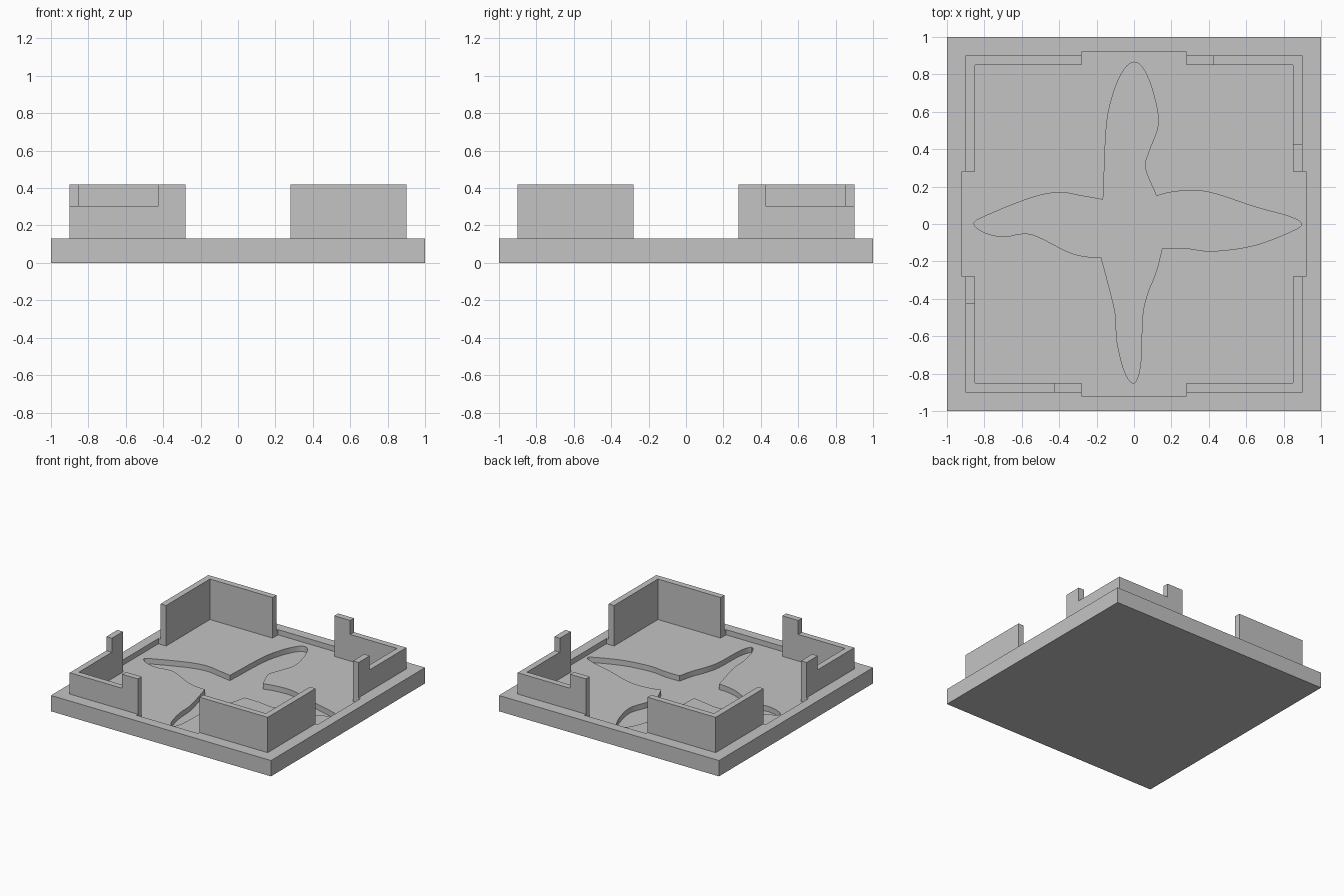
import bpy, bmesh
from mathutils import Vector

cube = bpy.data.objects.get("Cube")
if cube:
    bpy.data.objects.remove(cube, do_unlink=True)

HALF, OUTER, INNER = 1.0, 0.9, 0.85      # plate, wall outside, wall inside
DOOR, DOOR_REACH, NOTCH = 0.28, 0.92, 0.425
TOP, FLOOR, STAR_FLOOR = 0.13, 0.087, 0.043
WALL_TOP, WALL_LOW = 0.42, 0.305

grey = bpy.data.materials.new("light_grey")
grey.use_nodes = True
colour = (0.55, 0.55, 0.55, 1)
grey.diffuse_color = colour
grey.node_tree.nodes["Principled BSDF"].inputs["Base Color"].default_value = colour


def prism(name, outline, z0, z1):
    """Extrude a flat outline between two heights."""
    bm = bmesh.new()
    face = bm.faces.new([bm.verts.new((x, y, z0)) for x, y in outline])
    up = bmesh.ops.extrude_face_region(bm, geom=[face])["geom"]
    bmesh.ops.translate(bm, vec=(0, 0, z1 - z0),
                        verts=[v for v in up if isinstance(v, bmesh.types.BMVert)])
    bmesh.ops.recalc_face_normals(bm, faces=bm.faces)
    mesh = bpy.data.meshes.new(name)
    bm.to_mesh(mesh)
    bm.free()
    mesh.materials.append(grey)
    obj = bpy.data.objects.new(name, mesh)
    bpy.context.collection.objects.link(obj)
    return obj


def cut(obj, cutter):
    """Subtract the cutter, then discard it."""
    cutter.hide_render = True
    mod = obj.modifiers.new("cut", "BOOLEAN")
    mod.operation, mod.solver, mod.object = "DIFFERENCE", "EXACT", cutter
    bpy.context.view_layer.objects.active = obj
    bpy.ops.object.modifier_apply(modifier=mod.name)
    bpy.data.objects.remove(cutter, do_unlink=True)


def square(a, b):
    return [(a, a), (b, a), (b, b), (a, b)]


def smooth_run(points, steps=5):
    """Smooth curve through points, sharp at both ends, last point left out."""
    p = [Vector(q) for q in points]
    p = [p[0] * 2 - p[1]] + p + [p[-1] * 2 - p[-2]]
    out = []
    for a, b, c, d in zip(p, p[1:], p[2:], p[3:]):
        for i in range(steps):
            t = i / steps
            out.append(b + (c - a) * t / 2 + (a * 2 - b * 5 + c * 4 - d) * t * t / 2
                       + (b * 3 - a - c * 3 + d) * t ** 3 / 2)
    return out


# Base plate with a shallow tray that widens at the four openings
base = prism("base_plate", square(-HALF, HALF), 0, TOP)
quarter = [(INNER, -INNER), (INNER, -DOOR), (DOOR_REACH, -DOOR),
           (DOOR_REACH, DOOR), (INNER, DOOR)]
tray = []
for turn in range(4):
    tray += quarter
    quarter = [(-y, x) for x, y in quarter]
cut(base, prism("tray_cutter", tray, FLOOR, TOP + 0.1))

# Four-armed star recess: one run of points per arm, corner to corner
arms = [
    [(-.165, .13), (-.16, .25), (-.155, .4), (-.14, .58), (-.1, .73), (-.05, .83),
     (0, .865), (.05, .83), (.1, .71), (.13, .54), (.08, .39), (.06, .3), (.12, .15)],
    [(.12, .15), (.2, .17), (.32, .18), (.44, .16), (.65, .09), (.83, .04),
     (.895, 0), (.84, -.04), (.64, -.115), (.42, -.145), (.28, -.13), (.15, -.13)],
    [(.15, -.13), (.12, -.25), (.07, -.38), (.045, -.5), (.035, -.75),
     (0, -.85), (-.05, -.79), (-.09, -.63), (-.1, -.48), (-.135, -.33), (-.175, -.18)],
    [(-.175, -.18), (-.25, -.175), (-.35, -.15), (-.52, -.065), (-.6, -.052),
     (-.7, -.068), (-.8, -.045), (-.855, 0), (-.8, .04), (-.55, .14), (-.4, .168),
     (-.28, .15), (-.165, .13)],
]
star = [point for arm in arms for point in smooth_run(arm)]
cut(base, prism("star_cutter", star, STAR_FLOOR, TOP))

# L-shaped corner walls; two opposite corners are lowered between end posts
corner = [(OUTER, OUTER), (DOOR, OUTER), (DOOR, INNER),
          (INNER, INNER), (INNER, DOOR), (OUTER, DOOR)]
for name, sx, sy in (("front_right", -1, -1), ("front_left", 1, -1),
                     ("back_right", -1, 1), ("back_left", 1, 1)):
    wall = prism(name + "_corner_wall", [(x * sx, y * sy) for x, y in corner],
                 TOP, WALL_TOP)
    if sx == sy:
        cut(wall, prism("notch_cutter", square(sx * NOTCH, sx * HALF),
                        WALL_LOW, WALL_TOP + 0.1))
